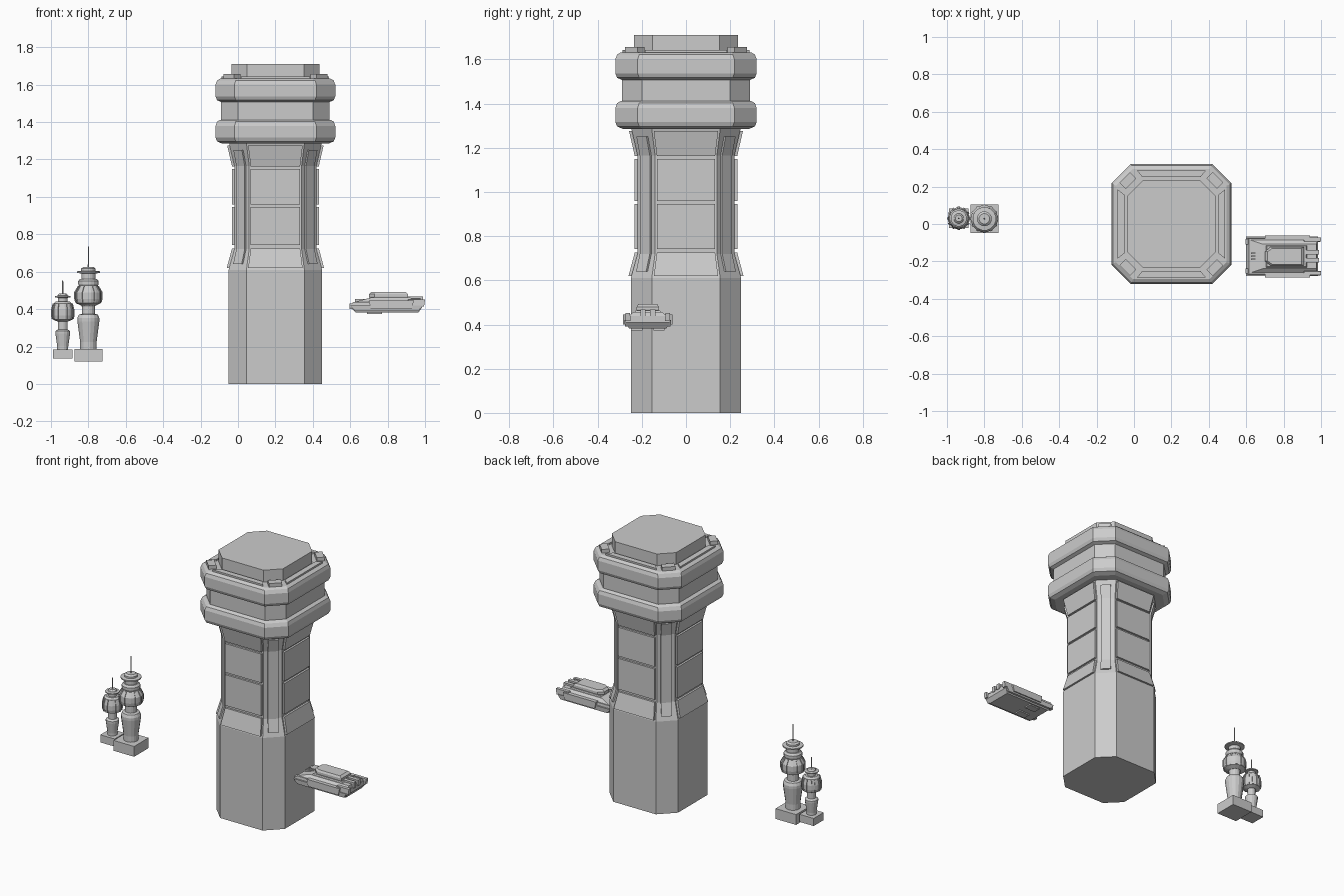
import bpy, bmesh
from math import sin, cos, pi, radians
from mathutils import Matrix, Vector

if "Cube" in bpy.data.objects:
    bpy.data.objects.remove(bpy.data.objects["Cube"])


def skin(name, rings, place=Matrix()):
    """Closed solid through a list of equal-sized point rings."""
    bm = bmesh.new()
    vs = [[bm.verts.new(place @ Vector(p)) for p in r] for r in rings]
    n = len(rings[0])
    for a, b in zip(vs, vs[1:]):
        for i in range(n):
            j = (i + 1) % n
            bm.faces.new((a[i], a[j], b[j], b[i]))
    bm.faces.new(vs[0][::-1])
    bm.faces.new(vs[-1])
    bmesh.ops.recalc_face_normals(bm, faces=bm.faces)
    me = bpy.data.meshes.new(name)
    bm.to_mesh(me)
    bm.free()
    ob = bpy.data.objects.new(name, me)
    bpy.context.collection.objects.link(ob)
    return ob


def octo(h, f, z):
    """Chamfered square: half width h, half length of flat side f."""
    return [(h, -f, z), (h, f, z), (f, h, z), (-f, h, z),
            (-h, f, z), (-h, -f, z), (-f, -h, z), (f, -h, z)]


def circle(r, z, n=16):
    return [(r * cos(2 * pi * (i + .5) / n), r * sin(2 * pi * (i + .5) / n), z) for i in range(n)]


def plate(name, stations, t, place):
    """Thin plate facing +x; stations are (distance, half width, z)."""
    return skin(name, [[(d - .01, -w, z), (d + t, -w, z), (d + t, w, z), (d - .01, w, z)]
                       for d, w, z in stations], place)


def box(name, x0, x1, y0, y1, z0, z1, place=Matrix()):
    return skin(name, [[(x0, y0, z), (x1, y0, z), (x1, y1, z), (x0, y1, z)] for z in (z0, z1)], place)


def taper(name, low, high, place=Matrix()):
    """Tapered block; low and high are (x0, x1, half y, z)."""
    return skin(name, [[(a, -w, z), (b, -w, z), (b, w, z), (a, w, z)] for a, b, w, z in (low, high)], place)


# ---- Main tower ----
T = Matrix.Translation((.2, 0, 0))
SHAFT = [(.25, .155, .61), (.219, .14, .72), (.219, .14, 1.165), (.247, .155, 1.285)]
skin("tower_base", [octo(.25, .155, 0), octo(.25, .155, .61)], T)
skin("tower_shaft", [octo(*s) for s in SHAFT] + [octo(.247, .155, 1.3)], T)
for nm, z in (("lower_ring", 1.285), ("upper_ring", 1.505)):
    skin(nm, [octo(.285, .195, z), octo(.312, .212, z + .012), octo(.32, .219, z + .032),
              octo(.32, .219, z + .095), octo(.312, .212, z + .117), octo(.295, .205, z + .127)], T)
skin("tower_neck", [octo(.29, .2, 1.40), octo(.29, .2, 1.52)], T)
skin("roof_cap", [octo(.235, .152, 1.62), octo(.235, .152, 1.71)], T)


def shaft_at(z):
    for (h0, f0, z0), (h1, f1, z1) in zip(SHAFT, SHAFT[1:]):
        if z <= z1:
            k = (z - z0) / (z1 - z0)
            return h0 + k * (h1 - h0), f0 + k * (f1 - f0)


for q in range(4):
    side = T @ Matrix.Rotation(q * pi / 2, 4, 'Z')
    corner = T @ Matrix.Rotation(q * pi / 2 + pi / 4, 4, 'Z')
    # Flat side panels following the waist
    for zs in ((.62, .725), (.742, .945), (.96, 1.15), (1.163, 1.275)):
        st = [(shaft_at(z)[0], shaft_at(z)[1] - .008, z) for z in zs]
        plate("side_panel", st, .013, side)
    # Long corner planks, with slim rails on the chamfer edges
    st = []
    for z in (.64, .72, 1.165, 1.25):
        h, f = shaft_at(z)
        st.append(((h + f) * .7071, .032, z))
    plate("corner_plank", st, .01, corner)
    # Roof edge blocks
    skin("roof_strip", [[(.25, -.155, z), (.287, -.185, z), (.287, .185, z), (.25, .155, z)]
                        for z in (1.62, 1.643)], side)
    box("roof_corner_block", .305, .352, -.04, .04, 1.62, 1.656, corner)


# ---- Small towers ----
def spire_tower(tag, loc, base, z0, z1, column, bulb, top, tip, n_rib, rib):
    P = Matrix.Translation((loc[0], loc[1], 0))
    box(tag + "_base", -base, base, -base, base, z0, z1, P)
    for nm, prof in (("_column", column), ("_bulb", bulb), ("_top", top)):
        skin(tag + nm, [circle(r, z) for r, z in prof], P)
    skin(tag + "_mast", [circle(.004, top[-1][1] - .005, 6), circle(.003, tip, 6)], P)
    # Vertical ribs around the bulb
    for i in range(n_rib):
        plate(tag + "_rib", [(r, .006, z) for r, z in rib], .005,
              P @ Matrix.Rotation(2 * pi * i / n_rib, 4, 'Z'))


spire_tower("tall_tower", (-.8, .028), .075, .12, .188,
            [(.045, .18), (.045, .225), (.06, .335), (.06, .352), (.052, .37), (.036, .375), (.036, .415), (.042, .425)],
            [(.042, .42), (.068, .432), (.073, .455), (.073, .49), (.052, .525), (.056, .535), (.056, .55), (.045, .562)],
            [(.038, .56), (.038, .59), (.063, .594), (.063, .602), (.04, .605), (.04, .616), (.028, .625)],
            .735, 12, [(.066, .435), (.071, .455), (.071, .49), (.052, .523)])
spire_tower("short_tower", (-.937, .03), .052, .135, .185,
            [(.03, .18), (.03, .2), (.04, .27), (.04, .283), (.026, .292), (.026, .335), (.032, .345)],
            [(.032, .335), (.055, .345), (.059, .365), (.059, .395), (.05, .43), (.038, .44)],
            [(.026, .435), (.026, .46), (.043, .463), (.043, .469), (.027, .472), (.025, .478), (.018, .484)],
            .555, 12, [(.054, .347), (.058, .365), (.058, .395), (.049, .43)])

# ---- Hover tank ----
H = Matrix.Translation((.8, -.173, 0))
taper("tank_belly", (-.17, .165, .085, .382), (-.2, .185, .098, .41), H)
taper("tank_hull", (-.2, .185, .098, .41), (-.185, .185, .095, .438), H)
taper("tank_deck", (-.185, .18, .09, .436), (-.11, .175, .065, .456), H)
taper("tank_turret_ring", (-.1, .13, .062, .45), (-.09, .12, .055, .463), H)
# Turret with a pointed nose
skin("tank_turret", [[(-.1 * k, -.025, z), (-.07 * k, -.05 * k, z), (.11 * k, -.05 * k, z),
                      (.11 * k, .05 * k, z), (-.07 * k, .05 * k, z), (-.1 * k, .025, z)]
                     for k, z in ((.95, .456), (1, .467), (1, .48), (.86, .492))], H)
for s in (-1, 1):
    def at(y):
        return H @ Matrix.Translation((0, s * y, 0))
    taper("tank_side_skirt", (-.175, .165, .015, .39), (-.2, .185, .018, .42), at(.088))
    taper("tank_side_pod", (-.09, .13, .012, .4), (-.1, .14, .012, .445), at(.1))
    taper("tank_rear_pod", (.1, .195, .012, .415), (.11, .2, .01, .452), at(.09))
    box("tank_front_fork", -.205, -.1, -.014, .014, .4, .43, at(.078))
    box("tank_belly_pad", -.11, -.03, -.025, .025, .374, .39, at(.05))
    box("tank_engine_vent", .1, .19, -.012, .012, .43, .468, at(.022))
for y in (-.016, 0, .016):
    box("tank_nose_slat", -.175, -.12, y - .004, y + .004, .43, .453, H)
